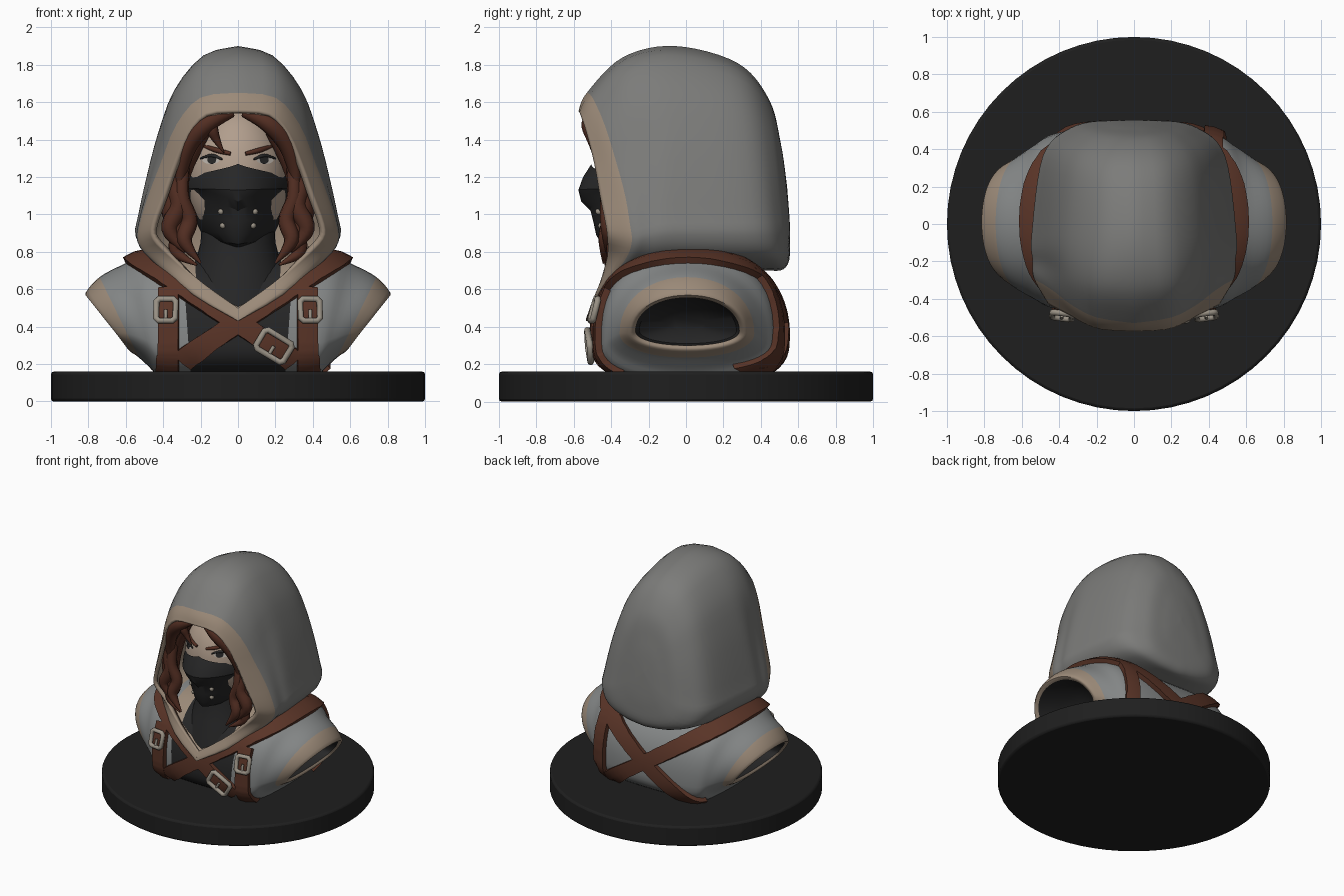
import bpy, bmesh, math
from mathutils import Vector, Matrix
from mathutils.bvhtree import BVHTree

if "Cube" in bpy.data.objects:
    bpy.data.objects.remove(bpy.data.objects["Cube"])


def material(name, r, g, b):
    m = bpy.data.materials.new(name)
    m.diffuse_color = (r, g, b, 1)
    m.use_nodes = True
    m.node_tree.nodes["Principled BSDF"].inputs["Base Color"].default_value = m.diffuse_color
    return m


GREY = material("grey cloth", .2, .2, .193)
SLEEVE = material("light grey cloth", .235, .245, .245)
TRIM = material("beige trim", .33, .255, .19)
BROWN = material("brown leather", .1, .034, .02)
HAIR = material("auburn hair", .085, .027, .016)
BLACK = material("black stand", .0135, .0135, .0135)
DARK = material("dark cloth", .0195, .0195, .02)
SKIN = material("skin", .44, .34, .265)
METAL = material("pale metal", .32, .285, .235)
WHITE = material("eye white", .5, .46, .41)


def spline(pts, n):
    """Catmull-Rom curve through points, n steps per segment."""
    p = [Vector(q) for q in pts]
    out = []
    for i in range(len(p) - 1):
        a, b, c, d = p[max(i - 1, 0)], p[i], p[i + 1], p[min(i + 2, len(p) - 1)]
        for k in range(n):
            t = k / n
            out.append(.5 * (2 * b + (c - a) * t + (2 * a - 5 * b + 4 * c - d) * t * t
                             + (3 * b - a - 3 * c + d) * t ** 3))
    return out + [p[-1]]


def loft(rings, n):
    cols = [spline(c, n) for c in zip(*rings)]
    return [list(r) for r in zip(*cols)]


def finish(name, bm, mats, angle=45):
    bmesh.ops.recalc_face_normals(bm, faces=bm.faces[:])
    me = bpy.data.meshes.new(name)
    bm.to_mesh(me)
    bm.free()
    for m in mats:
        me.materials.append(m)
    me.shade_smooth()
    me.set_sharp_from_angle(angle=math.radians(angle))
    ob = bpy.data.objects.new(name, me)
    bpy.context.collection.objects.link(ob)
    return ob


def surface(name, rows, mats, rule=None, wrap=True, cap=False, angle=45):
    """Quad skin over rows of points; rule(row, centre) picks the material."""
    bm = bmesh.new()
    v = [[bm.verts.new(p) for p in r] for r in rows]
    m = len(rows[0])
    for i in range(len(rows) - 1):
        for j in range(m if wrap else m - 1):
            a, b = v[i], v[i + 1]
            f = bm.faces.new((a[j], a[(j + 1) % m], b[(j + 1) % m], b[j]))
            if rule:
                f.material_index = rule(i, f.calc_center_median())
    if cap:
        bm.faces.new(v[-1])
    return finish(name, bm, mats, angle)


def tubes(name, paths, mat, cyclic=False, smooth=4):
    """Tapered tubes along (x, y, z, radius) paths."""
    cu = bpy.data.curves.new(name, 'CURVE')
    cu.dimensions, cu.bevel_depth, cu.bevel_resolution = '3D', 1, 2
    cu.use_fill_caps = True
    for path in paths:
        pts = spline(path, smooth) if smooth else [Vector(p) for p in path]
        s = cu.splines.new('POLY')
        s.points.add(len(pts) - 1)
        s.use_cyclic_u = cyclic
        for q, p in zip(s.points, pts):
            q.co, q.radius = (p[0], p[1], p[2], 1), max(p[3], .002)
    tmp = bpy.data.objects.new(name + "_curve", cu)
    bpy.context.collection.objects.link(tmp)
    dg = bpy.context.evaluated_depsgraph_get()
    me = bpy.data.meshes.new_from_object(tmp.evaluated_get(dg))
    bpy.data.objects.remove(tmp)
    bm = bmesh.new()
    bm.from_mesh(me)
    return finish(name, bm, [mat], 60)


def ball(name, centres, size, mat, seg=32):
    bm = bmesh.new()
    for c in centres:
        bmesh.ops.create_uvsphere(bm, u_segments=seg, v_segments=seg // 2, radius=1,
                                  matrix=Matrix.Translation(c) @ Matrix.Diagonal((*size, 1)))
    return finish(name, bm, [mat])


# Round stand
bm = bmesh.new()
bmesh.ops.create_cone(bm, cap_ends=True, segments=64, radius1=1, radius2=1, depth=.16,
                      matrix=Matrix.Translation((0, 0, .08)))
stand = finish("stand", bm, [BLACK], 35)
bev = stand.modifiers.new("bevel", 'BEVEL')
bev.width, bev.segments = .015, 2


# Torso and sleeves: sections (top x, top z, bottom x, bottom z, front y, back y)
def section(xt, zt, xb, zb, yf, yb):
    ring, h, p = [], zt - zb, .8 if abs(xt) < .55 else .95
    for k in range(48):
        a = math.tau * k / 48
        c, s = math.cos(a), math.sin(a)
        e = lambda q: math.copysign(abs(q) ** p, q)
        f = .3 + e(s) * (.7 if s > 0 else .3)
        ring.append((xb + (xt - xb) * f, (yf + yb) / 2 + (yb - yf) / 2 * e(c), zb + h * f))
    return ring


half = [(.3, .8, .25, .1, -.47, .51), (.5, .78, .4, .11, -.45, .48), (.62, .73, .46, .17, -.41, .43),
        (.74, .665, .53, .235, -.355, .365), (.815, .58, .585, .275, -.30, .32), (.79, .555, .58, .3, -.27, .285)]
flip = lambda q: (-q[0], q[1], -q[2], *q[3:])
stations = [flip(q) for q in half[::-1]] + [(0, .79, 0, .1, -.48, .52)] + half


def body_rule(i, c):
    if i // 4 in (0, 1, 10, 11) or (c.y < -.1 and c.z > .6 and .2 < abs(c.x) < .36):
        return 1
    return 2 if abs(c.x) < .25 and c.y < -.2 else 0


torso = surface("torso", loft([section(*q) for q in stations], 4), [SLEEVE, TRIM, DARK], body_rule)
for s, side in ((1, "right"), (-1, "left")):
    inner = [half[-1], (.6, .54, .46, .31, -.25, .27), (.48, .46, .44, .38, -.1, .1)]
    inner = [q if s > 0 else flip(q) for q in inner]
    surface(side + "_sleeve_lining", [section(*q) for q in inner], [DARK], cap=True)
bvh = BVHTree.FromPolygons([v.co.copy() for v in torso.data.vertices],
                           [tuple(p.vertices) for p in torso.data.polygons])


# Straps: bands laid on the torso where a plane cuts it
def strap(name, c, u, v, a0, a1, w):
    c, u, v = Vector(c), Vector(u).normalized(), Vector(v)
    n, rows = u.cross(v), []
    for k in range(73):
        a = math.radians(a0 + (a1 - a0) * k / 72)
        d, row = u * math.cos(a) + v * math.sin(a), []
        for off, h in ((-1, -.01), (-.95, .035), (0, .038), (.95, .035), (1, -.01)):
            hit, nor, _, _ = bvh.ray_cast(c + n * off * w, d)
            if hit is None:
                hit, nor = c + n * off * w + d * .3, d.copy()
            row.append(hit + nor * (h if nor.dot(d) > 0 else -h))
        rows.append(row)
    surface(name, rows, [BROWN], wrap=False, angle=40)


for s, side in ((1, "right"), (-1, "left")):
    strap(side + "_shoulder_strap", (s * .1, 0, .483), (s * .7, 0, .45), (0, 1, 0), -137, 148, .056)
    strap(side + "_chest_strap", (s * .37, 0, .3), (0, -1, 0), (0, 0, 1), -22, 36, .055)
strap("right_back_strap", (.42, 0, .3), (0, -1, 0), (0, 0, 1), 100, 202, .05)


# Buckles
def buckle(name, x, z, w, h, turn):
    hit, nor, _, _ = bvh.ray_cast(Vector((x, -2, z)), Vector((0, 1, 0)))
    if nor.y > 0:
        nor = -nor
    right = Vector((0, 0, 1)).cross(nor).normalized()
    up = nor.cross(right)
    r, q = math.radians(turn), hit + nor * .045
    ax, ay = right * math.cos(r) + up * math.sin(r), up * math.cos(r) - right * math.sin(r)
    b = .015
    loop = [(w, h - b), (w - b, h), (b - w, h), (-w, h - b), (-w, b - h), (b - w, -h), (w - b, -h), (w, b - h)]
    tubes(name, [[(*(q + ax * i + ay * j), .017) for i, j in loop]], METAL, True, 0)
    tubes(name + "_prong", [[(*q, .01), (*(q - ay * h), .01)]], METAL, False, 0)


buckle("left_buckle", -.38, .48, .052, .06, 0)
buckle("right_buckle", .38, .48, .052, .06, 0)
buckle("center_buckle", .19, .3, .085, .058, -31)

# Hood: opening edge, trim edge, bulge, widest outline, then closing rings at the back
opening = [(0, -.575, 1.55), (.17, -.565, 1.535), (.27, -.53, 1.43), (.34, -.49, 1.27), (.4, -.46, 1.1),
           (.455, -.43, .95), (.45, -.42, .87), (.36, -.42, .78), (.19, -.46, .635), (0, -.51, .5)]
trim = [(0, -.53, 1.65), (.2, -.5, 1.625), (.33, -.435, 1.48), (.415, -.37, 1.27), (.48, -.325, 1.1),
        (.525, -.3, .95), (.53, -.29, .85), (.45, -.33, .75), (.24, -.47, .57), (0, -.525, .43)]
outline = [(0, 1.9), (.18, 1.85), (.335, 1.67), (.425, 1.44), (.485, 1.21), (.53, 1.0),
           (.545, .89), (.47, .78), (.25, .72), (0, .7)]
bulge = []
for (x, y, z), (u, w) in zip(trim, outline):
    g = min(1, max(0, (z - 1.2) / .4))
    bulge.append(((x + u) / 2 * (1 + .04 * g), y * .58 - .03, (z + w) / 2 + .065 * g))
rings = [opening, trim, bulge, [(x, -.06, z) for x, z in outline]]
for y, sx, up, low in ((.35, .89, .88, 1), (.5, .62, .62, .96), (.54, .3, .3, .6), (.55, .01, .01, .02)):
    ring = []
    for x, z in outline:
        zz = 1.15 + (z - 1.15) * (up if z > 1.15 else low)
        ring.append((x * sx, y + .1 * (1.05 - zz), zz))
    rings.append(ring)
full = []
for ring in rings:
    h = spline(ring, 3)
    full.append(h + [Vector((-p.x, p.y, p.z)) for p in h[-2:0:-1]])
hood = surface("hood", loft(full, 6), [GREY, TRIM], lambda i, c: int(i < 6), cap=True, angle=70)
sol = hood.modifiers.new("thickness", 'SOLIDIFY')
sol.thickness, sol.offset, sol.material_offset = .03, -1, 1

# Neck scarf, head and hair cap
neck = [(.4, .32), (.55, .29), (.7, .24), (.85, .2), (1.05, .19)]
surface("neck_scarf", [[(r * math.cos(k * math.tau / 32), -.17 + r * math.sin(k * math.tau / 32), z)
                        for k in range(32)] for z, r in neck], [DARK])
ball("head", [(0, -.2, 1.2)], (.27, .28, .38), SKIN, 40)
ball("hair_cap", [(0, -.08, 1.29)], (.35, .33, .3), HAIR)


def face_y(x, z):
    return -.2 - .28 * math.sqrt(max(0, 1 - (x / .27) ** 2 - ((z - 1.2) / .38) ** 2))


# Eyes, lashes and brows
def plate(name, outlines, off, mat):
    bm = bmesh.new()
    for o in outlines:
        bm.faces.new([bm.verts.new((x, face_y(x, z) - off, z)) for x, z in o])
    finish(name, bm, [mat])


def oval(cx, cz, w, h):
    return [(cx + w * math.cos(k * math.tau / 16), cz + h * math.sin(k * math.tau / 16)) for k in range(16)]


on_face = lambda s, pts: [(s * x, face_y(x, z) - .004, z, r) for x, z, r in pts]
plate("eye_whites", [oval(s * .145, 1.29, .045, .02) for s in (1, -1)], .004, WHITE)
plate("irises", [oval(s * .14, 1.292, .024, .022) for s in (1, -1)], .008, DARK)
tubes("lashes", [on_face(s, [(.085, 1.295, .005), (.14, 1.315, .01), (.2, 1.3, .005)]) for s in (1, -1)], DARK)
tubes("brows", [on_face(s, [(.04, 1.325, .01), (.12, 1.345, .014), (.21, 1.375, .005)]) for s in (1, -1)], HAIR)

# Face mask: rows (z, half width, front y, drop towards the sides)
rows = []
for z, w, yf, drop in ((1.27, .3, -.505, .07), (1.2, .305, -.55, .03), (1.13, .3, -.575, -.01),
                       (1.07, .29, -.56, -.08), (1.02, .275, -.51, -.08), (.96, .24, -.495, -.03),
                       (.89, .2, -.48, -.02), (.84, .14, -.45, -.02), (.82, .05, -.35, 0)):
    row = []
    for k in range(33):
        q = abs(math.sin(math.pi * (k / 32 - .5)))
        row.append((math.copysign(w * q, k - 16), -.2 + (yf + .2) * (1 - q ** 2.2), z - drop * q ** .8))
    rows.append(row)
surface("face_mask", rows, [DARK], wrap=False, angle=28)
ball("mask_studs", [(s * x, y, z) for s in (1, -1) for x, y, z in ((.09, -.465, 1.015), (.08, -.45, .94))],
     (.017, .02, .017), METAL, 12)

# Hair locks, mirrored, plus one loose fringe lock
locks = [
    [(.03, -.48, 1.545, .025), (.16, -.51, 1.49, .05), (.26, -.47, 1.38, .05), (.305, -.43, 1.25, .04),
     (.31, -.42, 1.12, .01)],
    [(.12, -.43, 1.53, .05), (.26, -.42, 1.42, .065), (.34, -.39, 1.2, .055), (.315, -.41, 1.05, .05),
     (.365, -.41, .92, .045), (.28, -.42, .8, .01)],
    [(.2, -.38, 1.46, .06), (.31, -.36, 1.25, .07), (.35, -.36, 1.05, .065), (.31, -.38, .9, .055),
     (.33, -.39, .8, .035), (.22, -.43, .73, .006)],
    [(.29, -.4, 1.3, .035), (.3, -.42, 1.1, .04), (.26, -.41, .97, .045), (.285, -.43, .86, .04), (.2, -.44, .74, .006)]]
mirrored = [[(s * x, y, z, r) for x, y, z, r in p] for s in (1, -1) for p in locks]
fringe = [(-.16, -.49, 1.53, .03), (-.14, -.5, 1.46, .034), (-.115, -.49, 1.4, .022), (-.075, -.485, 1.33, .003)]
tubes("hair_locks", mirrored + [fringe], HAIR, smooth=6)
